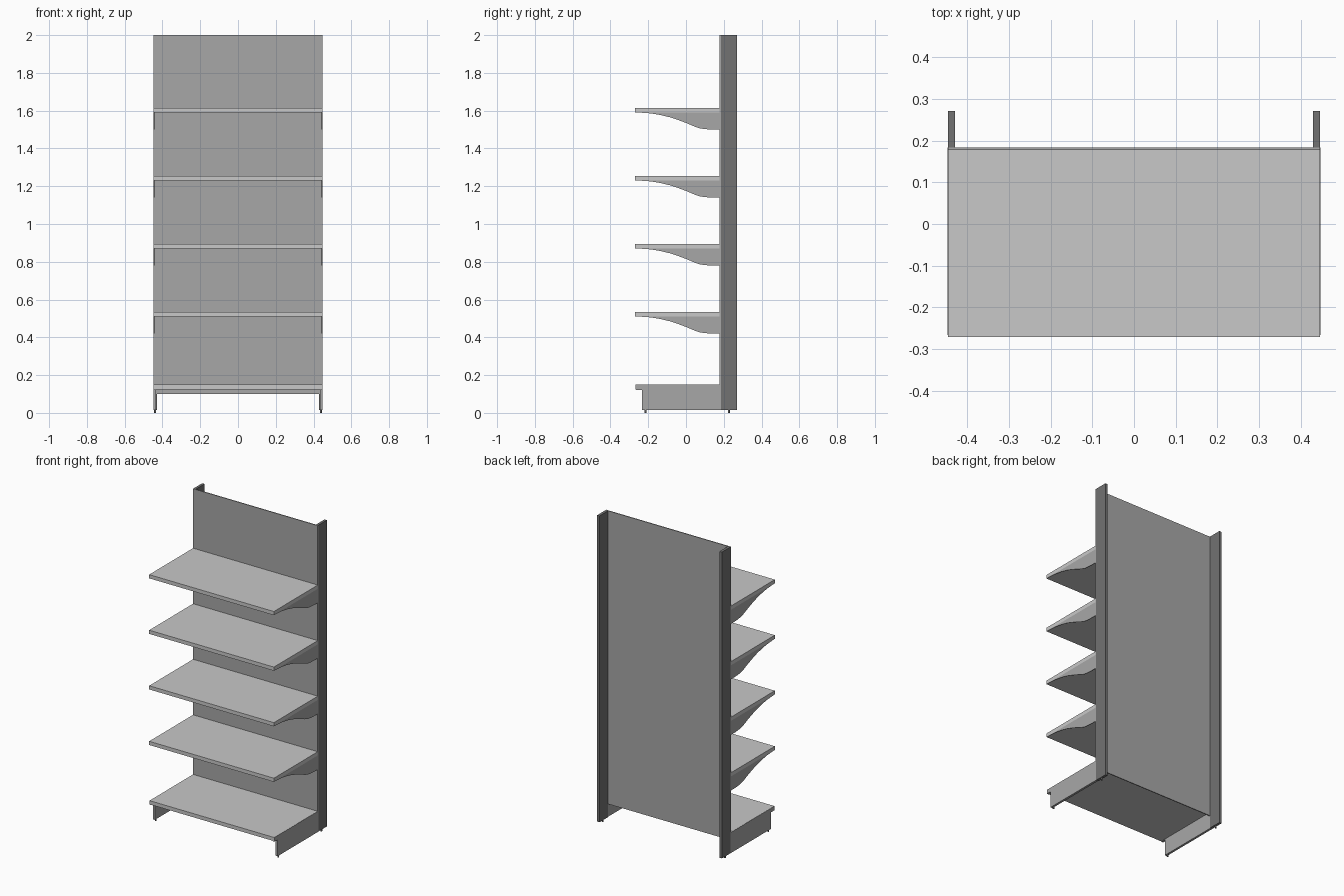
import bpy
import bmesh
from mathutils import Vector

cube = bpy.data.objects.get("Cube")
if cube:
    bpy.data.objects.remove(cube, do_unlink=True)


def material(name, value):
    mat = bpy.data.materials.new(name)
    mat.use_nodes = True
    colour = (value, value, value, 1)
    mat.diffuse_color = colour
    mat.node_tree.nodes["Principled BSDF"].inputs["Base Color"].default_value = colour
    return mat


LIGHT = material("light grey", 0.58)
MID = material("mid grey", 0.39)
DARK = material("dark grey", 0.17)


def finish(name, bm, mat):
    bmesh.ops.recalc_face_normals(bm, faces=bm.faces)
    mesh = bpy.data.meshes.new(name)
    bm.to_mesh(mesh)
    bm.free()
    mesh.materials.append(mat)
    obj = bpy.data.objects.new(name, mesh)
    bpy.context.collection.objects.link(obj)
    return obj


def box(name, low, high, mat):
    low, high = Vector(low), Vector(high)
    bm = bmesh.new()
    bmesh.ops.create_cube(bm, size=1)
    bmesh.ops.scale(bm, vec=high - low, verts=bm.verts)
    bmesh.ops.translate(bm, vec=(low + high) / 2, verts=bm.verts)
    return finish(name, bm, mat)


def side_plate(name, profile, x0, x1, z, mat):
    """Extrude a (y, z) outline from x0 to x1."""
    bm = bmesh.new()
    face = bm.faces.new([bm.verts.new((x0, y, z + h)) for y, h in profile])
    out = bmesh.ops.extrude_face_region(bm, geom=[face])
    moved = [v for v in out["geom"] if isinstance(v, bmesh.types.BMVert)]
    bmesh.ops.translate(bm, vec=(x1 - x0, 0, 0), verts=moved)
    return finish(name, bm, mat)


def foot(name, x, y):
    bm = bmesh.new()
    bmesh.ops.create_cone(bm, cap_ends=True, segments=12, radius1=0.005,
                          radius2=0.005, depth=0.02)
    bmesh.ops.translate(bm, vec=(x, y, 0.01), verts=bm.verts)
    return finish(name, bm, DARK)


W = 0.447          # half width
PANEL = 0.178      # front of back panel
POST = 0.184       # front of posts
THICK = 0.024      # shelf thickness

# Back panel
box("back_panel", (-W, PANEL, 0.1), (W, POST, 2), MID)

# Shelves
levels = [0.535 + 0.36 * i for i in range(4)]
for i, top in enumerate(levels):
    box(f"shelf_{i + 1}", (-W, -0.271, top - THICK), (W, PANEL, top), LIGHT)
box("base_shelf", (-W, -0.267, 0.125), (W, PANEL, 0.149), LIGHT)

# Outlines, heights measured from the shelf underside
bracket = [(PANEL, 0), (-0.262, 0), (-0.19, -0.005), (-0.135, -0.014),
           (-0.085, -0.026), (-0.04, -0.041), (0.005, -0.058), (0.045, -0.075),
           (0.075, -0.085), (0.105, -0.089), (0.14, -0.091), (PANEL, -0.091)]
base = [(POST, 0.015), (-0.233, 0.015), (-0.233, 0.122), (-0.266, 0.122),
        (-0.266, 0.148), (PANEL, 0.148), (PANEL, 0.1), (POST, 0.1)]

# Posts, brackets and feet on both sides
for side, s in (("left", 1), ("right", -1)):
    box(f"{side}_post", (min(s * W, s * 0.43), POST, 0.015),
        (max(s * W, s * 0.43), 0.271, 2), DARK)
    for i, top in enumerate(levels):
        side_plate(f"{side}_bracket_{i + 1}", bracket, s * W, s * (W - 0.004),
                   top - THICK, MID)
    side_plate(f"{side}_base_bracket", base, s * (W + 0.0006), s * (W - 0.014), 0, MID)
    for end, y in (("front", -0.215), ("back", 0.227)):
        foot(f"{side}_{end}_foot", s * 0.439, y)
